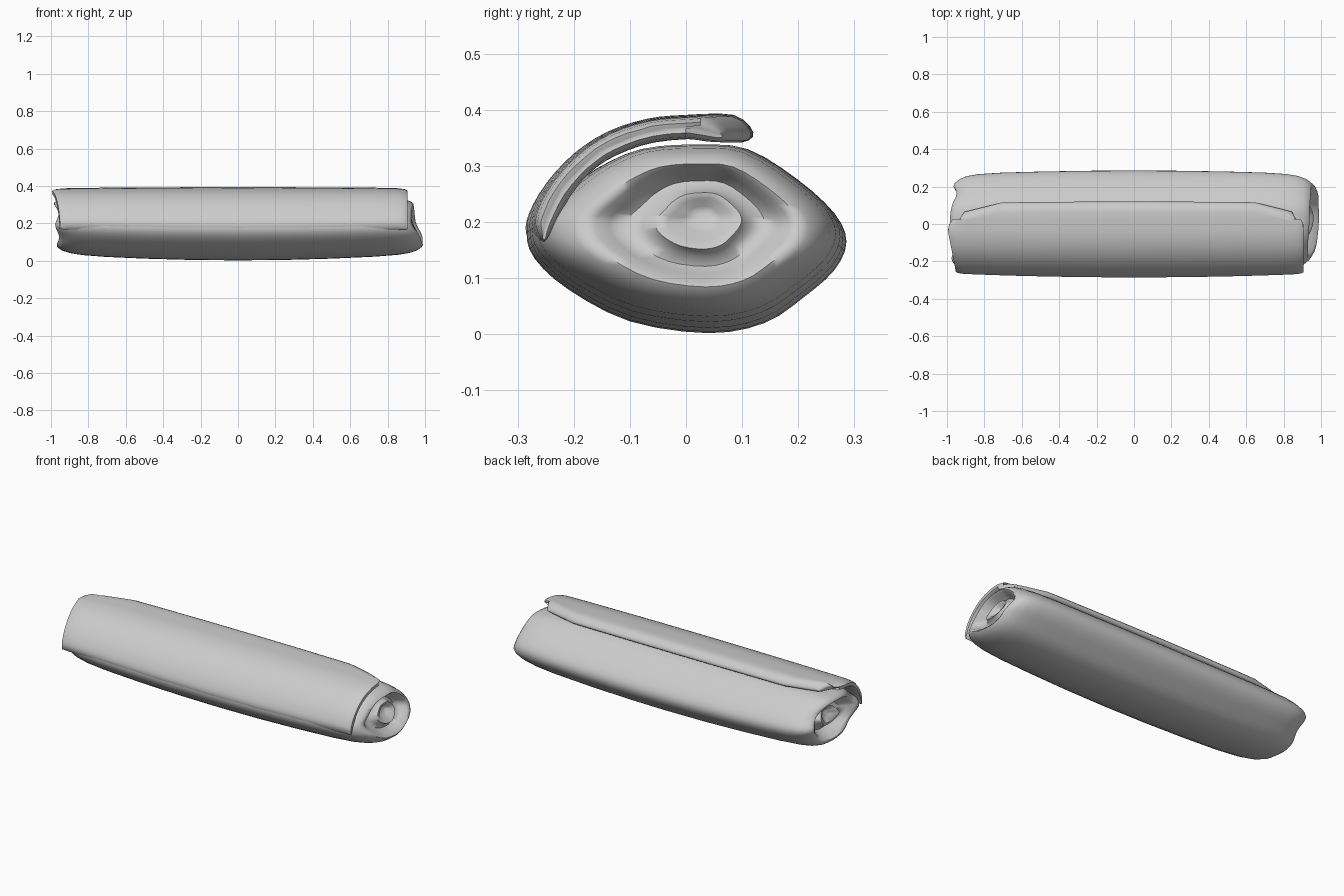
import bpy, bmesh, math
from mathutils import Vector

if "Cube" in bpy.data.objects:
    bpy.data.objects.remove(bpy.data.objects["Cube"])

mat = bpy.data.materials.new("pale grey")
mat.diffuse_color = (0.6, 0.6, 0.6, 1)
mat.use_nodes = True
mat.node_tree.nodes["Principled BSDF"].inputs["Base Color"].default_value = mat.diffuse_color


def smooth_loop(pts, n=3):
    """Closed Catmull-Rom resampling of a (y, z) profile."""
    out, c = [], len(pts)
    for i in range(c):
        a, b, d, e = (Vector(pts[(i + k) % c]) for k in (-1, 0, 1, 2))
        for k in range(n):
            t = k / n
            out.append(0.5 * (2 * b + (d - a) * t + (2 * a - 5 * b + 4 * d - e) * t * t
                              + (3 * b - a - 3 * d + e) * t ** 3))
    return out


def taper(y, z, x):
    """Belly shape: the roll thins slightly towards its ends."""
    k = x * x
    return y * (1 - 0.08 * k), 0.34 + (z - 0.34) * (1 - 0.11 * k)


def build(name, rings):
    bm = bmesh.new()
    rows = [[bm.verts.new(p) for p in r] for r in rings]
    n = len(rows[0])
    for a, b in zip(rows, rows[1:]):
        for i in range(n):
            j = (i + 1) % n
            bm.faces.new((a[i], a[j], b[j], b[i]))
    for r in (rows[0], rows[-1]):
        bm.faces.new(r)
    bmesh.ops.recalc_face_normals(bm, faces=bm.faces)
    me = bpy.data.meshes.new(name)
    bm.to_mesh(me)
    bm.free()
    me.materials.append(mat)
    ob = bpy.data.objects.new(name, me)
    bpy.context.collection.objects.link(ob)
    bpy.ops.object.select_all(action='DESELECT')
    ob.select_set(True)
    bpy.context.view_layer.objects.active = ob
    bpy.ops.object.shade_smooth_by_angle(angle=math.radians(60))


def core_end(side, y, z):
    """Ragged end of the roll, by position around the rim."""
    if side > 0:
        return 1.0 - 0.36 * max(0, z - 0.13) - 0.9 * (y - 0.04) ** 2 - 0.25 * max(0, 0.1 - z)
    return 0.975 - 0.35 * (y + 0.03) ** 2 + 0.012 * math.sin(z * 45) - 0.2 * max(0, 0.12 - z)


# Rolled body: (inset from the end, section scale); negative side mirrored
core = smooth_loop([(0.11, 0.33), (0.02, 0.338), (-0.08, 0.33), (-0.16, 0.295), (-0.22, 0.25),
                    (-0.268, 0.21), (-0.284, 0.18), (-0.27, 0.135), (-0.21, 0.08), (-0.1, 0.023),
                    (0.04, 0.002), (0.14, 0.02), (0.21, 0.066), (0.265, 0.115), (0.286, 0.165),
                    (0.265, 0.215), (0.2, 0.275)])
END = [(0.24, 1.0), (0.12, 0.985), (0.06, 0.95), (0.025, 0.89), (0.004, 0.8), (0.0, 0.73),
       (0.012, 0.66), (0.045, 0.58), (0.07, 0.48), (0.065, 0.38), (0.04, 0.31),
       (0.045, 0.23), (0.07, 0.14), (0.075, 0.05)]


def core_ring(side, inset, s):
    ring = []
    for i, (y, z) in enumerate(core):
        cy, cz = 0.035, 0.195
        # inner folds are wavy, like a crumpled spiral
        w = 1 + 0.1 * math.sin(2 * math.tau * i / len(core) + 1) * max(0, 0.75 - s) * 2
        yy, zz = cy + (y - cy) * s * w, cz + (z - cz) * s * w
        x = side * (core_end(side, yy, zz) - inset)
        ring.append((x, *taper(yy, zz, x)))
    return ring


left = [core_ring(-1, *e) for e in reversed(END)]
right = [core_ring(1, *e) for e in END]
mid = [[(x, *taper(y, z, x)) for y, z in core] for x in (-0.5, -0.25, 0, 0.25, 0.5)]
build("rolled_body", left + mid + right)

# Overlapping flap: outer line from tip to the left flank, then back underneath
flap = smooth_loop([(0.12, 0.36), (0.085, 0.391), (0.0, 0.391), (-0.07, 0.384), (-0.14, 0.361),
                    (-0.2, 0.322), (-0.25, 0.268), (-0.28, 0.215), (-0.285, 0.18), (-0.268, 0.15),
                    (-0.25, 0.18), (-0.22, 0.235), (-0.18, 0.285), (-0.13, 0.318), (-0.06, 0.342),
                    (0.03, 0.349), (0.1, 0.342)])
spine = Vector((-0.1, 0.345))


def flap_mid(p):
    """Nearest point on the middle of the flap's thickness."""
    c = Vector((0.02, 0.13))
    d = p - c
    a = math.atan2(d.y, d.x)
    near = sorted(flap, key=lambda q: abs(math.atan2(q.y - c.y, q.x - c.x) - a))[:4]
    r = [(q - c).length for q in near]
    return c + d.normalized() * (min(r) + max(r)) / 2


mids = [flap_mid(p) for p in flap]


def flap_ring(side, inset, thick):
    ring = []
    for p, m in zip(flap, mids):
        q = m + (p - m) * thick
        u = max(0, q.x)
        end = (0.905 if side > 0 else 0.995) - 0.5 * u
        if side < 0:
            end -= 0.18 * abs(q.x + 0.04)
        x = side * (end - inset)
        y = q.x - 0.05 * max(0, 1 - inset / 0.2) * (1 if q.x > 0.03 else 0)
        ring.append((x, *taper(y, q.y, x)))
    return ring


FE = [(0.2, 1.0), (0.1, 1.0), (0.04, 0.97), (0.012, 0.8), (0.0, 0.45), (0.002, 0.1)]
fl = [flap_ring(-1, *e) for e in reversed(FE)]
fr = [flap_ring(1, *e) for e in FE]
fm = [[(x, *taper(y, z, x)) for y, z in flap] for x in (-0.6, -0.3, 0, 0.3, 0.55)]
build("overlapping_flap", fl + fm + fr)
